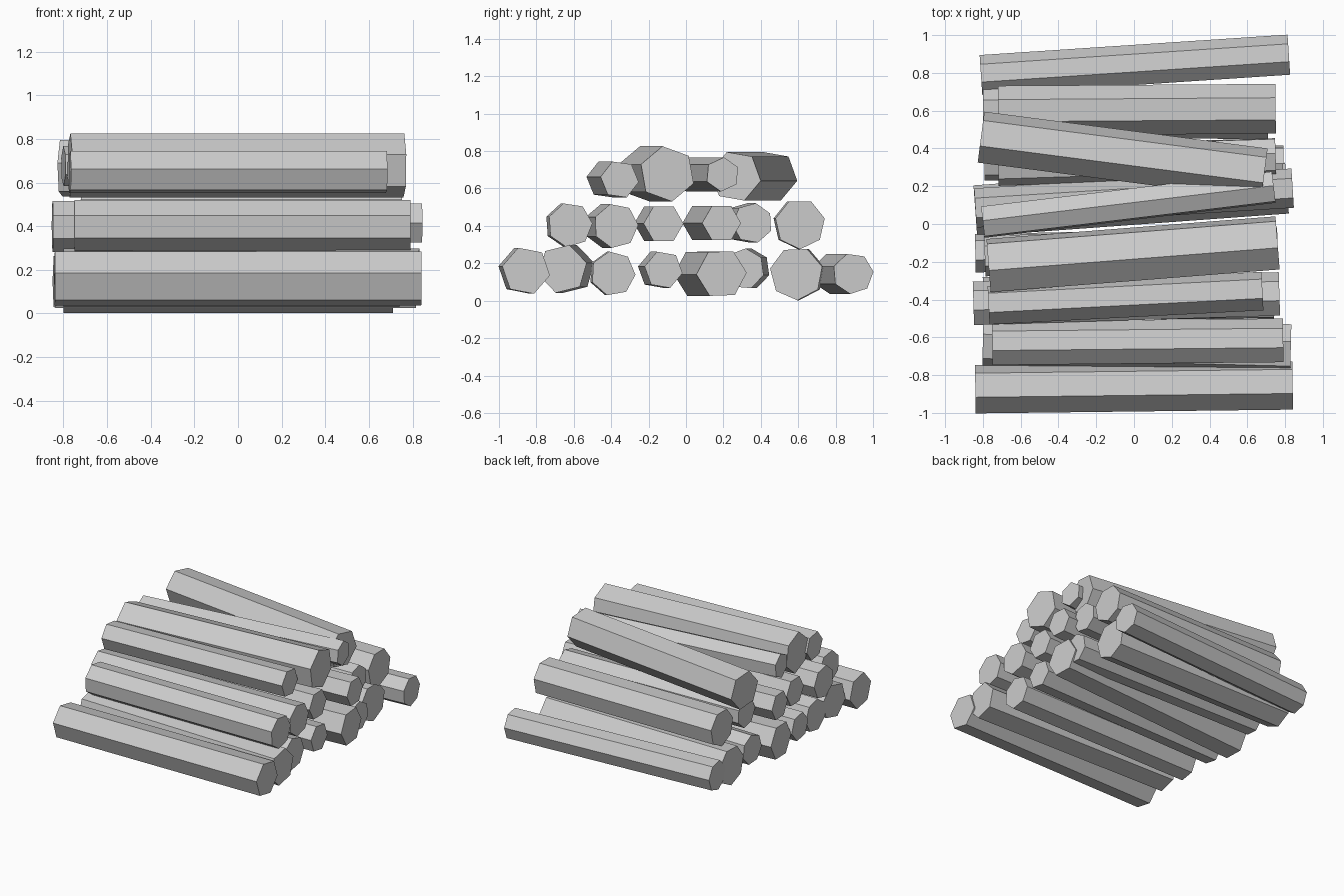
import bpy, bmesh
from math import cos, sin, radians
from mathutils import Vector

if "Cube" in bpy.data.objects:
    bpy.data.objects.remove(bpy.data.objects["Cube"])

# Each log: x_left, x_right, y_left, y_right, z, radius, sides, phase in degrees
bottom_row = [
    (-.84, .84, -.875, -.855, .16, .13, 6, 49),
    (-.80, .83, -.62, -.66, .17, .133, 6, 14),
    (-.80, .74, -.40, -.39, .145, .12, 7, 100),
    (-.84, .76, -.155, -.12, .165, .103, 6, 50),
    (-.84, .81, .07, .19, .145, .135, 6, 2),
    (-.79, .79, .34, .31, .17, .11, 7, 85),
    (-.80, .71, .60, .59, .145, .143, 7, -88),
    (-.81, .82, .785, .893, .145, .11, 7, 5),
]
middle_row = [
    (-.75, .79, -.635, -.62, .405, .12, 7, 4),
    (-.85, .77, -.425, -.375, .40, .12, 7, 2),
    (-.79, .75, -.17, -.12, .412, .107, 6, 0),
    (-.84, .84, .085, .19, .415, .104, 6, 0),
    (-.72, .75, .31, .355, .415, .108, 7, 80),
    (-.72, .75, .60, .61, .41, .135, 7, -90),
]
top_row = [
    (-.77, .68, -.43, -.355, .648, .103, 6, 52),
    (-.77, .76, -.22, -.10, .678, .15, 6, 40),
    (-.80, .74, .01, .195, .675, .092, 6, 85),
    (-.81, .69, .46, .265, .665, .138, 6, 50),
]


def make_log(name, x0, x1, y0, y1, z, r, sides, phase):
    """Prism from the left end to the right end, capped square to its axis."""
    a, b = Vector((x0, y0, z)), Vector((x1, y1, z))
    axis = (b - a).normalized()
    side, up = Vector((-axis.y, axis.x, 0)), Vector((0, 0, 1))
    bm = bmesh.new()
    rings = []
    for centre in (a, b):
        ring = []
        for i in range(sides):
            t = radians(phase + 360 * i / sides)
            ring.append(bm.verts.new(centre + side * r * cos(t) + up * r * sin(t)))
        rings.append(ring)
        bm.faces.new(ring)
    for i in range(sides):
        j = (i + 1) % sides
        bm.faces.new((rings[0][i], rings[0][j], rings[1][j], rings[1][i]))
    bmesh.ops.recalc_face_normals(bm, faces=bm.faces)
    mesh = bpy.data.meshes.new(name)
    bm.to_mesh(mesh)
    bm.free()
    bpy.context.collection.objects.link(bpy.data.objects.new(name, mesh))


# Stack the three rows of logs
for row_name, row in (("bottom", bottom_row), ("middle", middle_row), ("top", top_row)):
    for n, log in enumerate(row, 1):
        make_log(f"{row_name}_log_{n}", *log)
